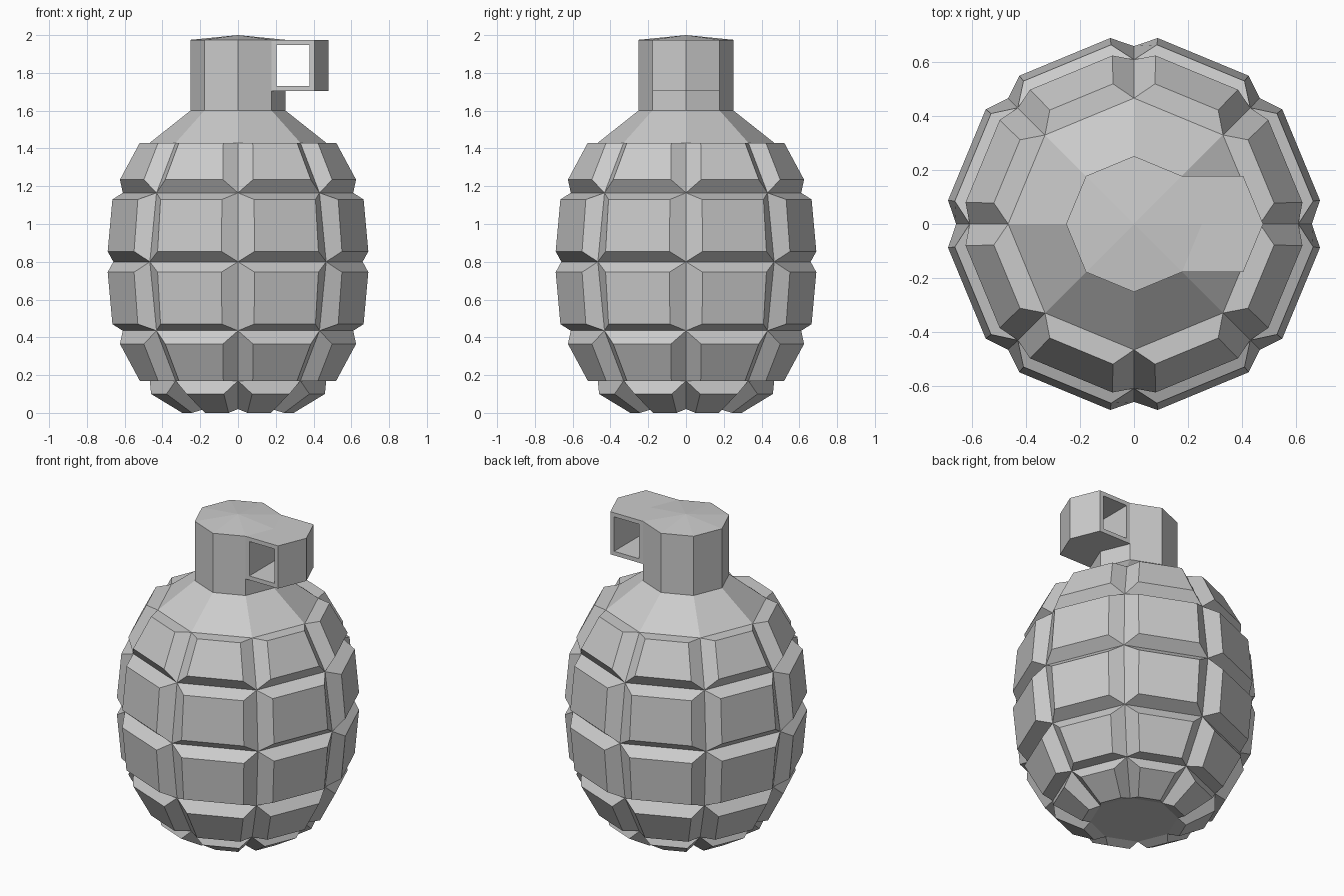
import bpy
import bmesh
from math import cos, sin, pi
from mathutils import Vector

cube = bpy.data.objects.get("Cube")
if cube:
    bpy.data.objects.remove(cube)

SIDES = 8
STEP = 2 * pi / SIDES
MID = 0.8  # height of the widest groove

grey = bpy.data.materials.new("light_grey")
grey.use_nodes = True
grey.diffuse_color = (0.6, 0.6, 0.6, 1)
grey.node_tree.nodes["Principled BSDF"].inputs["Base Color"].default_value = (0.6, 0.6, 0.6, 1)


def polar(i, r, z, t=0.0):
    """Point on spoke i at radius r, shifted sideways by t."""
    a = i * STEP
    return Vector((r * cos(a) - t * sin(a), r * sin(a) + t * cos(a), z))


def ring(bm, r, z):
    return [bm.verts.new(polar(i, r, z)) for i in range(SIDES)]


def band(bm, low, high):
    """Quads joining two rings."""
    faces = []
    for i in range(SIDES):
        j = (i + 1) % SIDES
        faces.append(bm.faces.new((low[i], low[j], high[j], high[i])))
    return faces


def finish(bm, name):
    bmesh.ops.remove_doubles(bm, verts=bm.verts, dist=0.0005)
    bmesh.ops.recalc_face_normals(bm, faces=bm.faces)
    mesh = bpy.data.meshes.new(name)
    bm.to_mesh(mesh)
    bm.free()
    mesh.materials.append(grey)
    obj = bpy.data.objects.new(name, mesh)
    bpy.context.collection.objects.link(obj)
    return obj


def flip(row):
    """Mirror a row of panels about the widest groove."""
    base_low, base_high, out_low, out_high = row
    up = lambda p: (2 * MID - p[0],) + p[1:]
    return up(base_high), up(base_low), up(out_high), up(out_low)


# Panel rows: groove (height, radius) low and high, raised face (height, radius, shift) low and high
shoulder = ((1.165, 0.61), (1.43, 0.467), (1.235, 0.625, 0.08), (1.43, 0.52, 0.078))
belly = ((MID, 0.66), (1.165, 0.61), (0.855, 0.69, 0.088), (1.13, 0.665, 0.085))
foot = ((0.02, 0.252), (0.17, 0.467), (0.0, 0.295, 0.05), (0.1, 0.46, 0.075))
rows = [foot, flip(shoulder), flip(belly), belly, shoulder]

# Body: raised panels meeting in grooves
bm = bmesh.new()
for (z0, r0), (z1, r1), (oz0, or0, t0), (oz1, or1, t1) in rows:
    for i in range(SIDES):
        base = [polar(i, r0, z0), polar(i + 1, r0, z0), polar(i + 1, r1, z1), polar(i, r1, z1)]
        face = [polar(i, or0, oz0, t0), polar(i + 1, or0, oz0, -t0),
                polar(i + 1, or1, oz1, -t1), polar(i, or1, oz1, t1)]
        b = [bm.verts.new(p) for p in base]
        f = [bm.verts.new(p) for p in face]
        bm.faces.new(f)
        for k in range(4):
            n = (k + 1) % 4
            bm.faces.new((b[k], b[n], f[n], f[k]))
# Underside and sloping shoulder
bm.faces.new(ring(bm, 0.252, 0.02)[::-1])
band(bm, ring(bm, 0.467, 1.43), ring(bm, 0.252, 1.6))
finish(bm, "segmented_body")

# Neck with a shallow pointed cap
bm = bmesh.new()
foot_ring, lug_ring, top_ring = [ring(bm, 0.252, z) for z in (1.6, 1.705, 1.975)]
band(bm, foot_ring, lug_ring)
upper = band(bm, lug_ring, top_ring)
bm.faces.new(foot_ring[::-1])
apex = bm.verts.new((0, 0, 2.0))
for i in range(SIDES):
    bm.faces.new((top_ring[i], top_ring[(i + 1) % SIDES], apex))

# Lug pulled out from the two faces on the left side
pulled = bmesh.ops.extrude_face_region(bm, geom=[upper[0], upper[-1]])
bmesh.ops.translate(bm, vec=(0.227, 0, 0),
                    verts=[v for v in pulled["geom"] if isinstance(v, bmesh.types.BMVert)])
for f in [f for f in (upper[0], upper[-1]) if f.is_valid]:
    bm.faces.remove(f)

# Window through the lug
bm.normal_update()
sides = [f for f in bm.faces if abs(f.normal.y) > 0.99 and f.calc_center_median().x > 0.25]
bmesh.ops.inset_individual(bm, faces=sides, thickness=0.037)
rim = [e for f in sides for e in f.edges]
bmesh.ops.delete(bm, geom=sides, context="FACES_ONLY")
bmesh.ops.bridge_loops(bm, edges=rim)
finish(bm, "neck_with_lug")
